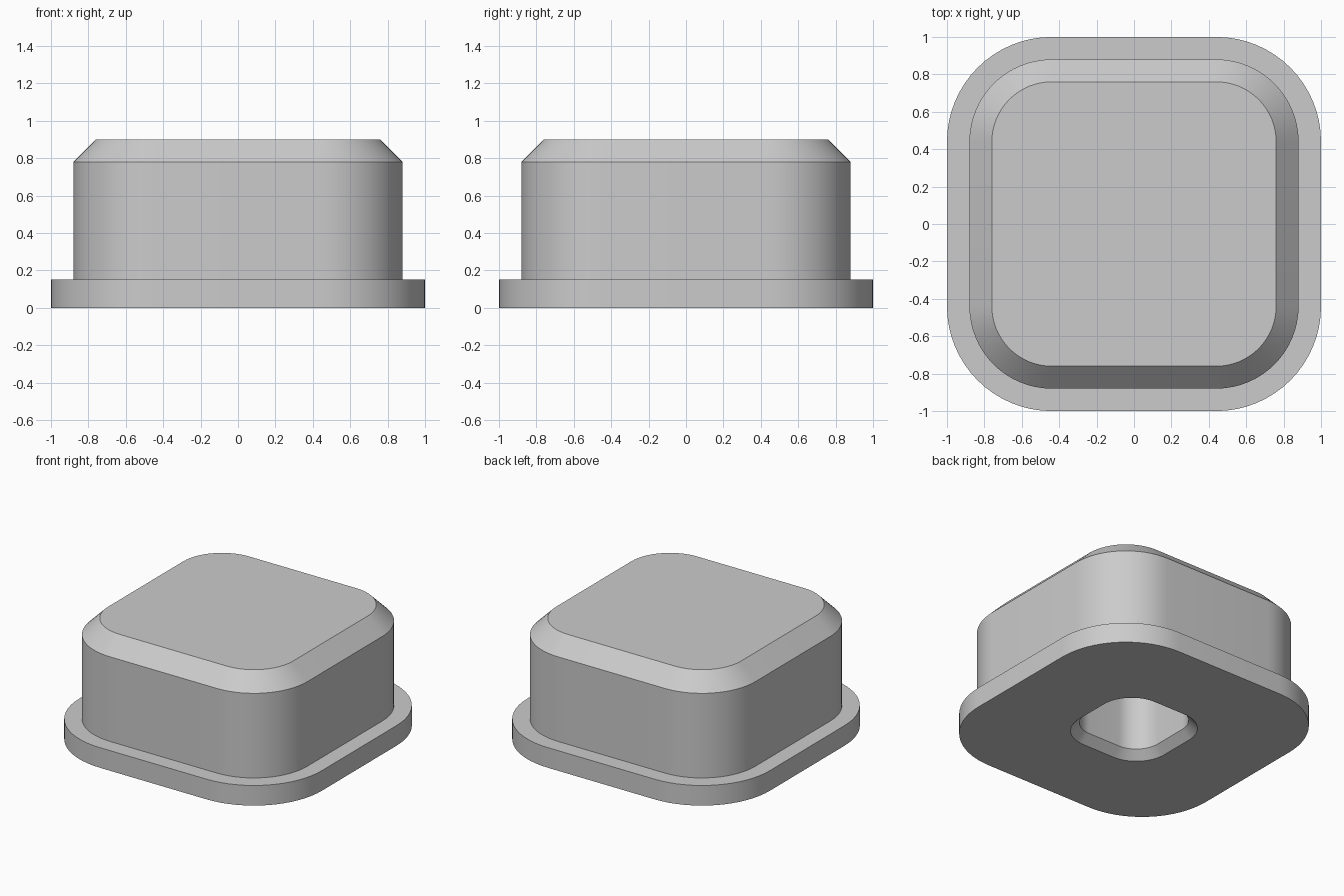
import bpy
import bmesh
from math import cos, sin, pi, radians

cube = bpy.data.objects.get("Cube")
if cube:
    bpy.data.objects.remove(cube, do_unlink=True)

# Single grey plastic
grey = bpy.data.materials.new("grey_plastic")
grey.use_nodes = True
colour = (0.6, 0.6, 0.6, 1)
grey.diffuse_color = colour
grey.node_tree.nodes["Principled BSDF"].inputs["Base Color"].default_value = colour

STEPS = 16      # segments per rounded corner
OUTER = 0.44    # corner centre of the outer outline
HOLE = 0.13     # corner centre of the socket outline


def rounded_ring(bm, centre, radius, z):
    """Ring of vertices around a rounded square."""
    ring = []
    for corner in range(4):
        mid = pi / 4 + corner * pi / 2
        cx = centre if cos(mid) > 0 else -centre
        cy = centre if sin(mid) > 0 else -centre
        for i in range(STEPS + 1):
            a = (corner + i / STEPS) * pi / 2
            ring.append(bm.verts.new((cx + radius * cos(a), cy + radius * sin(a), z)))
    return ring


def bridge(bm, a, b):
    for i in range(len(a)):
        j = (i + 1) % len(a)
        bm.faces.new((a[i], a[j], b[j], b[i]))


# Section from the socket's end, out under the flange and up to the top
section = [
    (HOLE, 0.185, 0.60),    # socket end
    (HOLE, 0.185, 0.06),    # socket wall
    (HOLE, 0.245, 0.0),     # socket lead-in chamfer
    (OUTER, 0.56, 0.0),     # underside
    (OUTER, 0.56, 0.15),    # flange rim
    (OUTER, 0.44, 0.15),    # flange shelf
    (OUTER, 0.44, 0.78),    # body wall
    (OUTER, 0.32, 0.90),    # top chamfer
]

bm = bmesh.new()
rings = [rounded_ring(bm, *s) for s in section]
for lower, upper in zip(rings, rings[1:]):
    bridge(bm, lower, upper)
bm.faces.new(list(reversed(rings[0])))
bm.faces.new(rings[-1])
bmesh.ops.recalc_face_normals(bm, faces=bm.faces)

mesh = bpy.data.meshes.new("button_cap")
bm.to_mesh(mesh)
bm.free()
mesh.materials.append(grey)
cap = bpy.data.objects.new("button_cap", mesh)
bpy.context.collection.objects.link(cap)

# Smooth corners, crisp edges
bpy.ops.object.select_all(action="DESELECT")
cap.select_set(True)
bpy.context.view_layer.objects.active = cap
bpy.ops.object.shade_smooth_by_angle(angle=radians(30))
